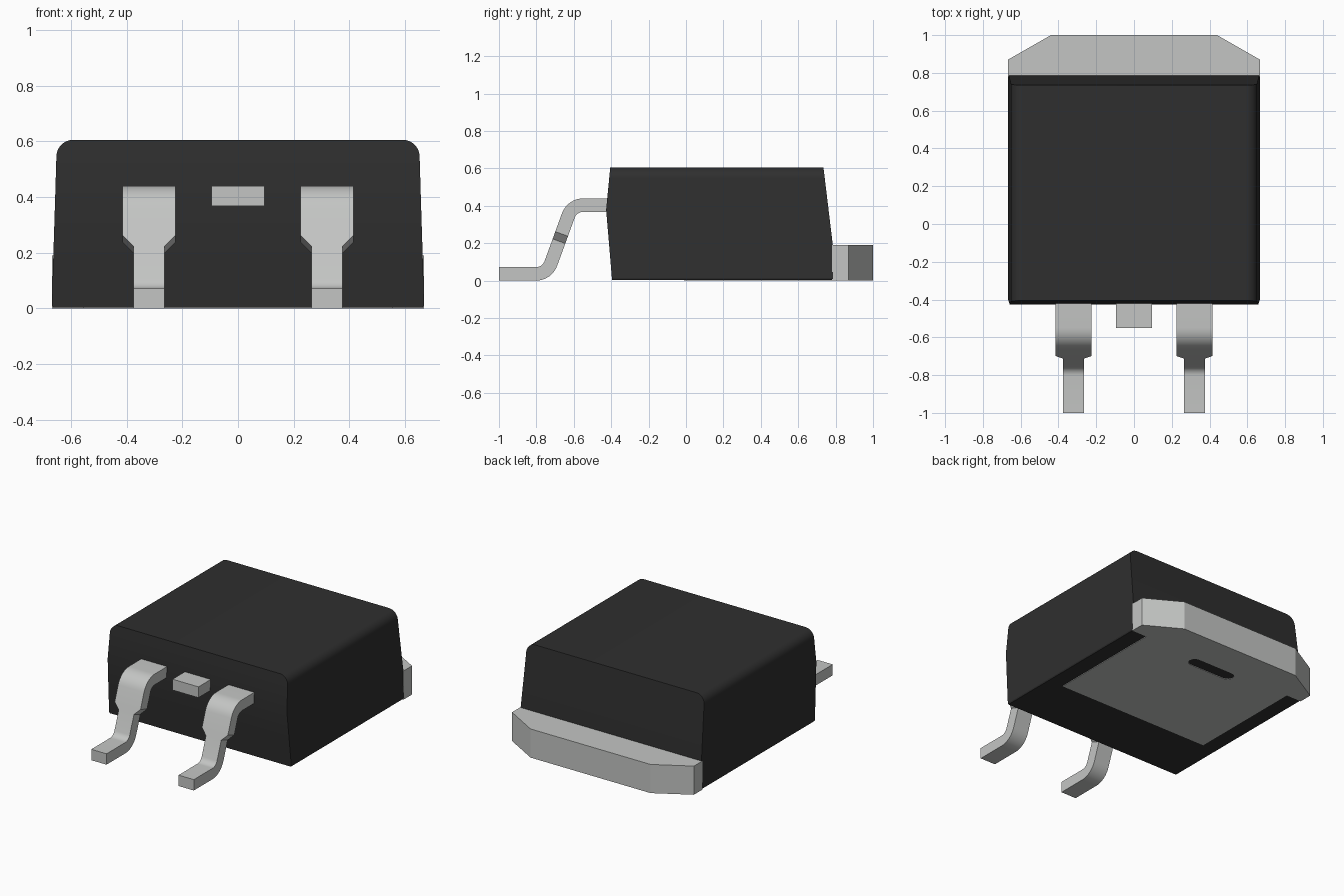
import bpy, bmesh, math
from mathutils import Vector

old = bpy.data.objects.get("Cube")
if old:
    bpy.data.objects.remove(old, do_unlink=True)


def material(name, rgb, rough):
    m = bpy.data.materials.new(name)
    m.use_nodes = True
    m.diffuse_color = (*rgb, 1)
    bsdf = next(n for n in m.node_tree.nodes if n.type == 'BSDF_PRINCIPLED')
    bsdf.inputs["Base Color"].default_value = (*rgb, 1)
    bsdf.inputs["Roughness"].default_value = rough
    return m


BLACK = material("black plastic", (0.028, 0.028, 0.028), 0.6)
SILVER = material("tinned metal", (0.55, 0.56, 0.55), 0.4)


def finish(bm, name, mat):
    bmesh.ops.recalc_face_normals(bm, faces=bm.faces)
    me = bpy.data.meshes.new(name)
    bm.to_mesh(me)
    bm.free()
    ob = bpy.data.objects.new(name, me)
    bpy.context.collection.objects.link(ob)
    me.materials.append(mat)
    bpy.ops.object.select_all(action='DESELECT')
    ob.select_set(True)
    bpy.context.view_layer.objects.active = ob
    bpy.ops.object.shade_smooth_by_angle(angle=math.radians(25))
    return ob


def loft(name, rings, mat):
    """Skin a stack of four-cornered rings and cap both ends."""
    bm = bmesh.new()
    rows = [[bm.verts.new(p) for p in ring] for ring in rings]
    for a, b in zip(rows, rows[1:]):
        for i in range(4):
            j = (i + 1) % 4
            bm.faces.new((a[i], a[j], b[j], b[i]))
    bm.faces.new(rows[0])
    bm.faces.new(rows[-1])
    return finish(bm, name, mat)


def lerp(z, table):
    for (z0, v0), (z1, v1) in zip(table, table[1:]):
        if z <= z1:
            return v0 + (v1 - v0) * (z - z0) / (z1 - z0)
    return table[-1][1]


# Moulded body: tapered walls, front ridge, rounded upper side edges
TOP, R = 0.605, 0.06
front = [(0, -0.395), (0.38, -0.427), (TOP, -0.405)]
back = [(0, 0.785), (0.19, 0.785), (TOP, 0.735)]
rows = [(0.004, 0.664), (0.012, 0.668), (0.19, 0.663), (0.38, 0.657)]
for k in range(9):
    a = math.radians(2 + 88 * k / 8)
    rows.append((TOP - R + R * math.sin(a), 0.652 - R + R * math.cos(a)))
loft("body", [[(-w, lerp(z, front), z), (w, lerp(z, front), z),
               (w, lerp(z, back), z), (-w, lerp(z, back), z)]
              for z, w in rows], BLACK)

# Heat sink: pad under the body and chamfered tab behind it, with a slot
half = [(0.557, -0.01), (0.557, 0.78), (0.667, 0.78), (0.667, 0.87), (0.44, 1.0)]
outline = half + [(-x, y) for x, y in reversed(half)]
slot = []
for side in (1, -1):
    for k in range(9):
        a = math.radians(-90 + 180 * k / 8)
        slot.append((side * (0.13 + 0.04 * math.cos(a)), 0.73 + side * 0.04 * math.sin(a)))
bm = bmesh.new()
edges = []
for loop in (outline, slot):
    vs = [bm.verts.new((x, y, 0)) for x, y in loop]
    edges += [bm.edges.new((vs[i], vs[(i + 1) % len(vs)])) for i in range(len(vs))]
bmesh.ops.triangle_fill(bm, edges=edges, use_beauty=True)
ext = bmesh.ops.extrude_face_region(bm, geom=bm.faces[:], use_keep_orig=True)
bmesh.ops.translate(bm, vec=(0, 0, 0.19),
                    verts=[g for g in ext["geom"] if isinstance(g, bmesh.types.BMVert)])
finish(bm, "heat_sink", SILVER)

# Bent leads: centre line in the side plane with a half width at each point
THICK, BEND = 0.072, 0.085
WIDE, NARROW = 0.095, 0.056
tilt = math.radians(70)


def bend(corner, turn, width):
    """Arc points with headings; turn +1 goes downwards, -1 levels out."""
    t = BEND * math.tan(tilt / 2)
    start = 0 if turn > 0 else tilt
    p = Vector(corner) - t * Vector((-math.cos(start), -math.sin(start)))
    pts, n = [], 8
    for k in range(n + 1):
        h = start + turn * tilt * k / n
        pts.append((p.copy(), h, width))
        mid = h + turn * tilt / n / 2
        chord = 2 * BEND * math.sin(tilt / n / 2)
        p += chord * Vector((-math.cos(mid), -math.sin(mid)))
    return pts


path = [(Vector((-0.40, 0.404)), 0, WIDE)]
path += bend((-0.609, 0.404), 1, WIDE)
path += [(Vector((-0.665, 0.250)), tilt, WIDE), (Vector((-0.679, 0.211)), tilt, NARROW)]
path += bend((-0.743, 0.036), -1, NARROW)
path += [(Vector((-1.0, 0.036)), 0, NARROW)]


def lead(name, cx, points):
    rings = []
    for p, h, w in points:
        n = Vector((-math.sin(h), math.cos(h))) * THICK / 2
        o, i = p + n, p - n
        rings.append([(cx - w, o.x, o.y), (cx + w, o.x, o.y),
                      (cx + w, i.x, i.y), (cx - w, i.x, i.y)])
    return loft(name, rings, SILVER)


lead("left_lead", 0.32, path)
lead("right_lead", -0.32, path)

# Cropped middle lead
lead("middle_lead_stub", 0, [path[0], (Vector((-0.55, 0.404)), 0, WIDE)])
